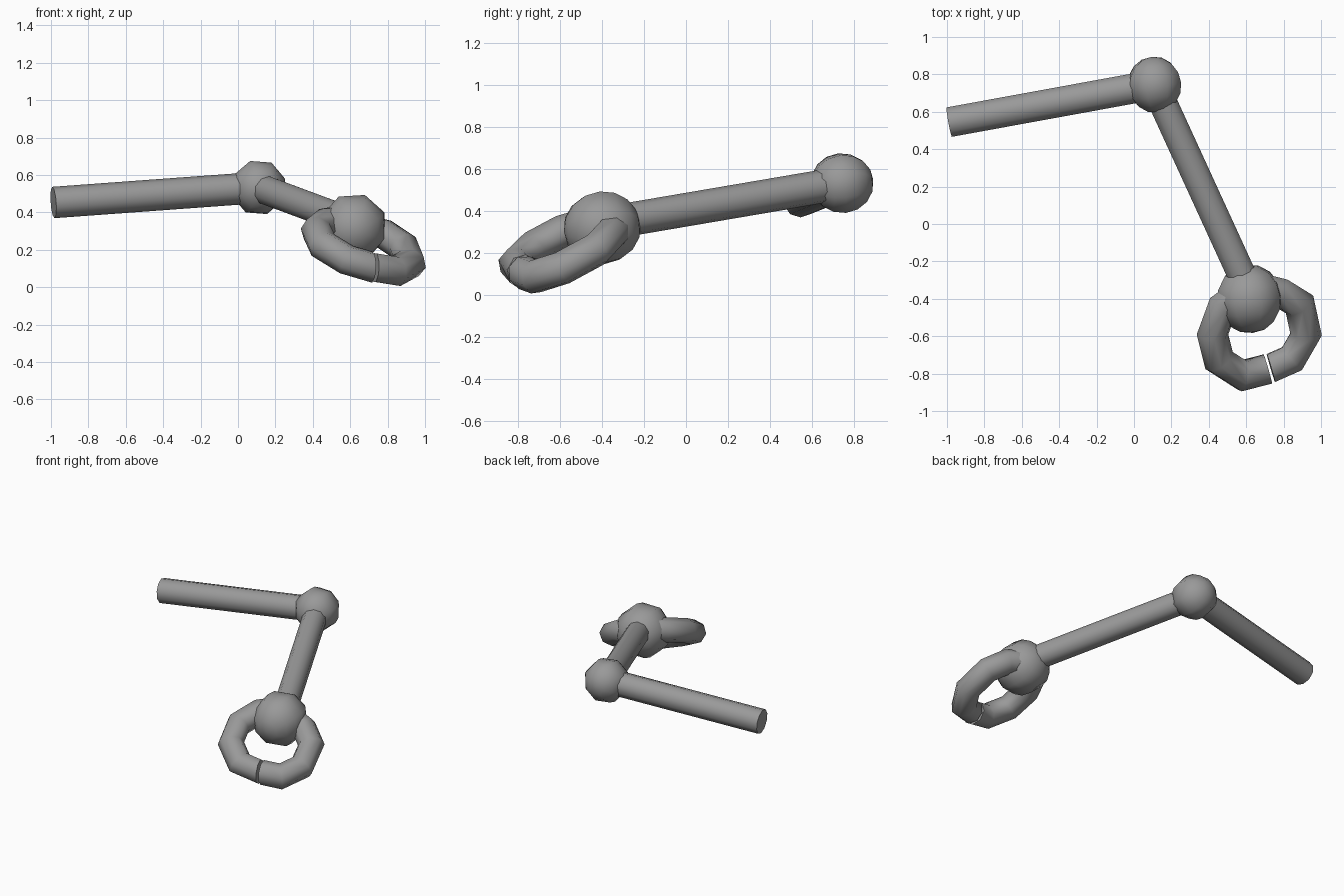
import bpy, bmesh, math
from mathutils import Vector, Matrix

if "Cube" in bpy.data.objects:
    bpy.data.objects.remove(bpy.data.objects["Cube"])

grey = bpy.data.materials.new("mid grey")
grey.use_nodes = True
grey.diffuse_color = (0.32, 0.32, 0.32, 1)
grey.node_tree.nodes["Principled BSDF"].inputs["Base Color"].default_value = (0.32, 0.32, 0.32, 1)


def finish(name, bm):
    bmesh.ops.recalc_face_normals(bm, faces=bm.faces)
    mesh = bpy.data.meshes.new(name)
    bm.to_mesh(mesh)
    bm.free()
    mesh.materials.append(grey)
    ob = bpy.data.objects.new(name, mesh)
    bpy.context.collection.objects.link(ob)
    bpy.ops.object.select_all(action='DESELECT')
    ob.select_set(True)
    bpy.context.view_layer.objects.active = ob
    bpy.ops.object.shade_smooth_by_angle(angle=math.radians(60))
    return ob


def tube(name, points, radius, sides=8, end_normal=None):
    """Capped tube along a path, with mitred corners."""
    pts = [Vector(p) for p in points]
    dirs = [(b - a).normalized() for a, b in zip(pts, pts[1:])]
    rot = dirs[0].to_track_quat('Z', 'Y').to_matrix()
    ring = [pts[0] + rot @ Vector((radius * math.cos(a), radius * math.sin(a), 0))
            for a in (2 * math.pi * (i + 0.5) / sides for i in range(sides))]
    bm = bmesh.new()
    prev = [bm.verts.new(p) for p in ring]
    bm.faces.new(prev)
    for k, d in enumerate(dirs):
        if k + 1 < len(dirs):
            n = (d + dirs[k + 1]).normalized()
        else:
            n = Vector(end_normal).normalized() if end_normal else d
        # slide the ring along the segment onto the mitre plane
        ring = [p + d * ((pts[k + 1] - p).dot(n) / d.dot(n)) for p in ring]
        cur = [bm.verts.new(p) for p in ring]
        for i in range(sides):
            j = (i + 1) % sides
            bm.faces.new((prev[i], prev[j], cur[j], cur[i]))
        prev = cur
    bm.faces.new(prev)
    return finish(name, bm)


def ball(name, centre, radius, axis, spin):
    """Low-poly ball with its poles along the given axis."""
    bm = bmesh.new()
    m = (Matrix.Translation(centre) @ axis.to_track_quat('Z', 'Y').to_matrix().to_4x4()
         @ Matrix.Rotation(math.radians(spin), 4, 'Z'))
    bmesh.ops.create_uvsphere(bm, u_segments=8, v_segments=8, radius=radius, matrix=m)
    return finish(name, bm)


elbow = Vector((0.11, 0.745, 0.533))
wrist = Vector((0.617, -0.40, 0.32))
axis = Vector((0.1, -1, -0.1))

# Joints
ball("elbow_joint", elbow, 0.15, axis, 18)
ball("wrist_joint", wrist, 0.184, axis, 26)

# Arm segments
tube("upper_arm", [(-0.987, 0.545, 0.453), elbow], 0.084, 10)
tube("forearm", [elbow, (0.635, -0.40, 0.338)], 0.08, 10)

# Two curved fingers that nearly meet at the tips
tip = (0.96, 0.28, -0.03)
tube("right_finger", [(0.53, -0.40, 0.355), (0.475, -0.44, 0.345), (0.42, -0.59, 0.30),
                      (0.455, -0.73, 0.225), (0.58, -0.81, 0.148), (0.716, -0.775, 0.108)],
     0.082, 8, tip)
tube("left_finger", [(0.68, -0.34, 0.31), (0.78, -0.365, 0.285), (0.885, -0.43, 0.215),
                     (0.92, -0.59, 0.128), (0.845, -0.72, 0.087), (0.732, -0.77, 0.105)],
     0.082, 8, tuple(-c for c in tip))
